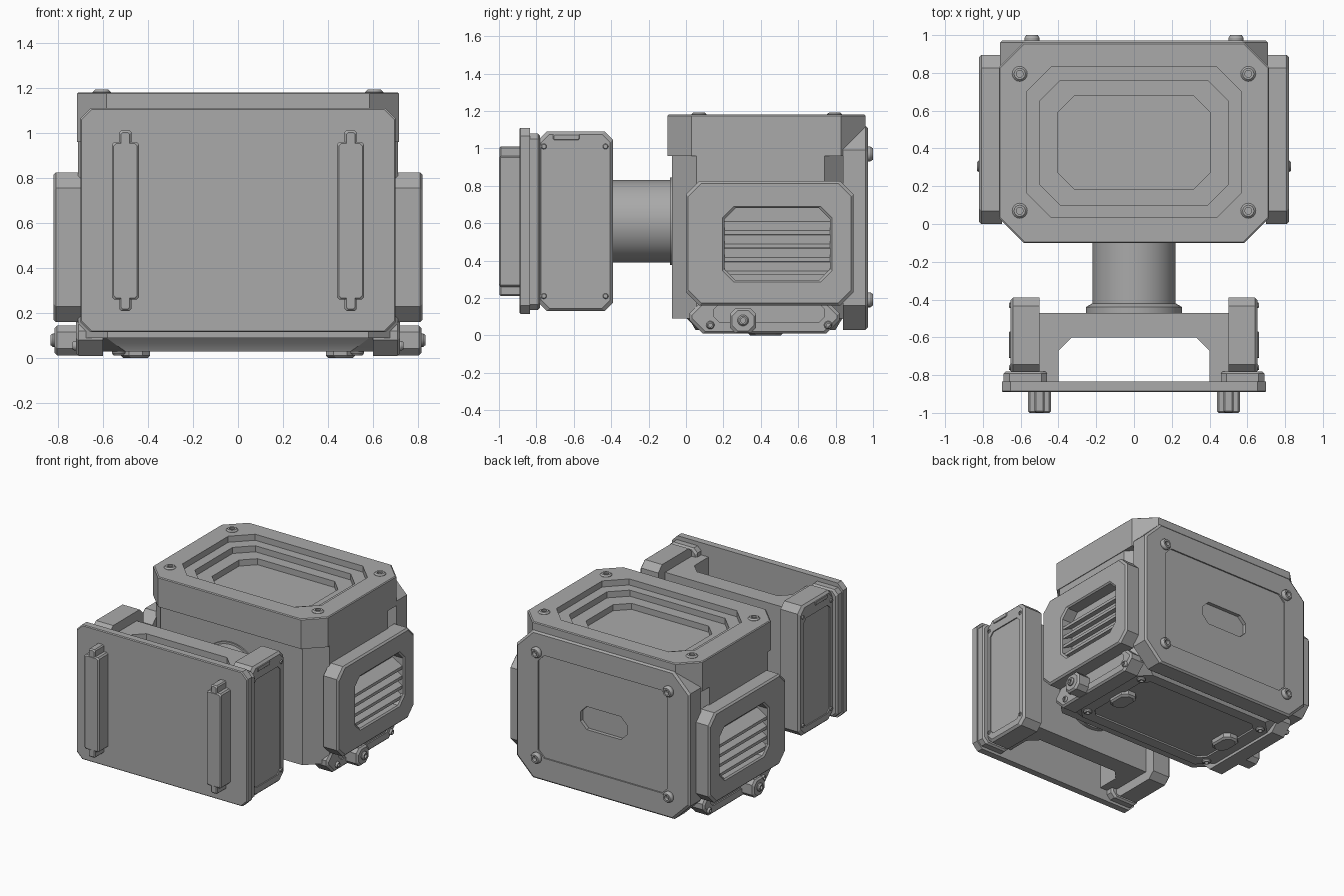
import bpy, bmesh, math
from mathutils import Vector

cube = bpy.data.objects.get("Cube")
if cube:
    bpy.data.objects.remove(cube)

grey = bpy.data.materials.new("plain grey")
grey.use_nodes = True
grey.diffuse_color = (0.4, 0.4, 0.4, 1)
grey.node_tree.nodes["Principled BSDF"].inputs["Base Color"].default_value = grey.diffuse_color
parts = []


def octa(u0, u1, v0, v1, c):
    """Rectangle with four cut corners."""
    return [(u0 + c, v0), (u1 - c, v0), (u1, v0 + c), (u1, v1 - c),
            (u1 - c, v1), (u0 + c, v1), (u0, v1 - c), (u0, v0 + c)]


def circle(u, v, r, n=16):
    return [(u + r * math.cos(math.tau * i / n), v + r * math.sin(math.tau * i / n)) for i in range(n)]


def place(axis, p, w):
    u, v = p
    return Vector({"x": (w, u, v), "y": (u, w, v), "z": (u, v, w)}[axis])


def solid(name, axis, rings, side=1):
    """Skin a stack of (outline, level) rings along an axis and cap both ends."""
    bm = bmesh.new()
    loops = []
    for outline, level in rings:
        verts = [bm.verts.new(place(axis, p, level)) for p in outline]
        for v in verts:
            v.co.x *= side
        loops.append(verts)
    for a, b in zip(loops, loops[1:]):
        for i in range(len(a)):
            j = (i + 1) % len(a)
            bm.faces.new((a[i], a[j], b[j], b[i]))
    bm.faces.new(loops[0])
    bm.faces.new(loops[-1])
    bmesh.ops.remove_doubles(bm, verts=bm.verts, dist=0.0001)
    bmesh.ops.recalc_face_normals(bm, faces=bm.faces)
    mesh = bpy.data.meshes.new(name)
    bm.to_mesh(mesh)
    bm.free()
    mesh.materials.append(grey)
    obj = bpy.data.objects.new(name, mesh)
    bpy.context.collection.objects.link(obj)
    parts.append(obj)


def pair(name, axis, rings):
    solid("left_" + name, axis, rings, 1)
    solid("right_" + name, axis, rings, -1)


def block(u0, u1, v0, v1, c, w0, w1, b=0.012):
    """Rings of a cut-corner block whose w1 end has a bevelled rim."""
    d = math.copysign(b, w1 - w0)
    return [(octa(u0, u1, v0, v1, c), w0), (octa(u0, u1, v0, v1, c), w1 - d),
            (octa(u0 + b, u1 - b, v0 + b, v1 - b, c), w1)]


def screw(u, v, w0, w1, r=0.04):
    """Rings of a round bolt head with a socket."""
    return [(circle(u, v, r), w0), (circle(u, v, r), w0 + (w1 - w0) * 0.7),
            (circle(u, v, r * 0.75), w1), (circle(u, v, r * 0.45), w1),
            (circle(u, v, r * 0.45), w0 + (w1 - w0) * 0.4)]


# Main housing
solid("housing_body", "z", [(octa(-0.71, 0.71, -0.075, 0.87, 0.13), 0.09),
                            (octa(-0.71, 0.71, -0.075, 0.87, 0.13), 0.97)])

# Top cap with a stepped recess
rings = block(-0.715, 0.715, -0.1, 0.96, 0.13, 0.96, 1.18, 0.006)
steps = [(0.57, 0.035, 0.83, 0.13), (0.5, 0.1, 0.76, 0.11), (0.405, 0.185, 0.68, 0.09)]
level = 1.18
for x, y0, y1, c in steps:
    outline = octa(-x, x, y0, y1, c)
    rings += [(outline, level), (outline, level - 0.045)]
    level -= 0.045
solid("top_cap", "z", rings)
for y in (0.07, 0.795):
    pair("cap_screw", "z", screw(0.605, y, 1.16, 1.192))

# Back plate with a sunken panel and a centre slot
rings = block(-0.71, 0.71, 0.03, 1.12, 0.13, 0.84, 0.972)
panel = octa(-0.53, 0.53, 0.2, 0.96, 0.05)
slot = octa(-0.19, 0.19, 0.5, 0.67, 0.05)
rings += [(panel, 0.972), (panel, 0.962), (slot, 0.962), (slot, 0.935)]
solid("back_plate", "y", rings)
for z in (0.19, 0.97):
    pair("back_screw", "y", screw(0.54, z, 0.95, 1.0))

# Side vents with slanted slats
rings = block(0, 0.895, 0.16, 0.825, 0.07, 0.7, 0.82)
rings += [(octa(0.195, 0.78, 0.285, 0.69, 0.06), 0.82),
          (octa(0.205, 0.77, 0.295, 0.68, 0.06), 0.81),
          (octa(0.205, 0.77, 0.295, 0.68, 0.06), 0.725)]
pair("vent_frame", "x", rings)
for i in range(4):
    z = 0.345 + 0.072 * i
    slat = [(0.805, z - 0.022), (0.805, z), (0.72, z + 0.05), (0.72, z + 0.02)]
    pair("vent_slat", "y", [(slat, 0.205), (slat, 0.77)])

# Bottom tray, its panel, pads and screws
rings = [(octa(-0.69, 0.69, 0.0, 0.84, 0.1), 0.095),
         (octa(-0.65, 0.65, 0.03, 0.82, 0.1), 0.065),
         (octa(-0.6, 0.6, 0.05, 0.8, 0.1), 0.03)]
panel = octa(-0.5, 0.5, 0.13, 0.72, 0.05)
solid("bottom_tray", "z", rings + [(panel, 0.03), (panel, 0.042)])
pair("bottom_pad", "z", block(0.39, 0.52, 0.33, 0.52, 0.035, 0.05, 0.0))
for y in (0.14, 0.71):
    pair("bottom_screw", "z", screw(0.53, y, 0.045, 0.012, 0.03))

# Lower side brackets with latch tabs
rings = block(0.02, 0.82, 0.01, 0.19, 0.07, 0.6, 0.72)
panel = octa(0.15, 0.74, 0.07, 0.17, 0.03)
pair("lower_bracket", "x", rings + [(panel, 0.72), (panel, 0.71)])
for y in (0.13, 0.76):
    pair("bracket_screw", "x", screw(y, 0.055, 0.7, 0.735, 0.022))
pair("latch_tab", "x", block(0.235, 0.375, 0.012, 0.145, 0.03, 0.69, 0.815))
pair("latch_screw", "x", screw(0.305, 0.08, 0.8, 0.832, 0.03))

# Neck tube with a flared collar
solid("neck", "y", [(circle(0, 0.61, r, 64), y) for r, y in
                    ((0.255, -0.48), (0.255, -0.44), (0.22, -0.42), (0.22, -0.07))])
solid("neck_rear_collar", "y", [(circle(0, 0.61, 0.235, 64), y) for y in (-0.085, -0.06)])

# Front yoke, open behind the mounting plate
half = [(0.6, -0.47), (0.6, -0.84), (0.4, -0.84), (0.4, -0.67), (0.33, -0.6)]
yoke = half + [(-x, y) for x, y in reversed(half)]
solid("yoke", "z", [(yoke, 0.2), (yoke, 1.02)])

# Yoke end blocks with a sunken side panel
rings = block(-0.79, -0.39, 0.13, 1.09, 0.045, 0.5, 0.655, 0.015)
panel = octa(-0.75, -0.44, 0.19, 0.99, 0.03)
pair("end_block", "x", rings + [(panel, 0.655), (panel, 0.647)])
pair("end_block_badge", "x", block(-0.71, -0.57, 1.045, 1.075, 0.005, 0.64, 0.662, 0.003))
for y in (-0.76, -0.43):
    for z in (0.21, 1.01):
        pair("end_block_screw", "x", screw(y, z, 0.64, 0.662, 0.015))
pair("end_flange", "y", block(0.46, 0.69, 0.135, 1.08, 0.03, -0.84, -0.78))

# Front mounting plate and rails
solid("mounting_plate", "y", block(-0.7, 0.7, 0.115, 1.11, 0.045, -0.835, -0.89, 0.006))
pair("rail", "y", block(0.44, 0.56, 0.26, 0.96, 0.01, -0.88, -1.0, 0.008))
pair("rail_tongue", "y", block(0.473, 0.527, 0.21, 1.01, 0.008, -0.88, -0.998, 0.008))

# Smooth the round parts, keep hard edges sharp
bpy.ops.object.select_all(action="DESELECT")
for obj in parts:
    obj.select_set(True)
bpy.context.view_layer.objects.active = parts[0]
bpy.ops.object.shade_smooth_by_angle(angle=math.radians(25))
